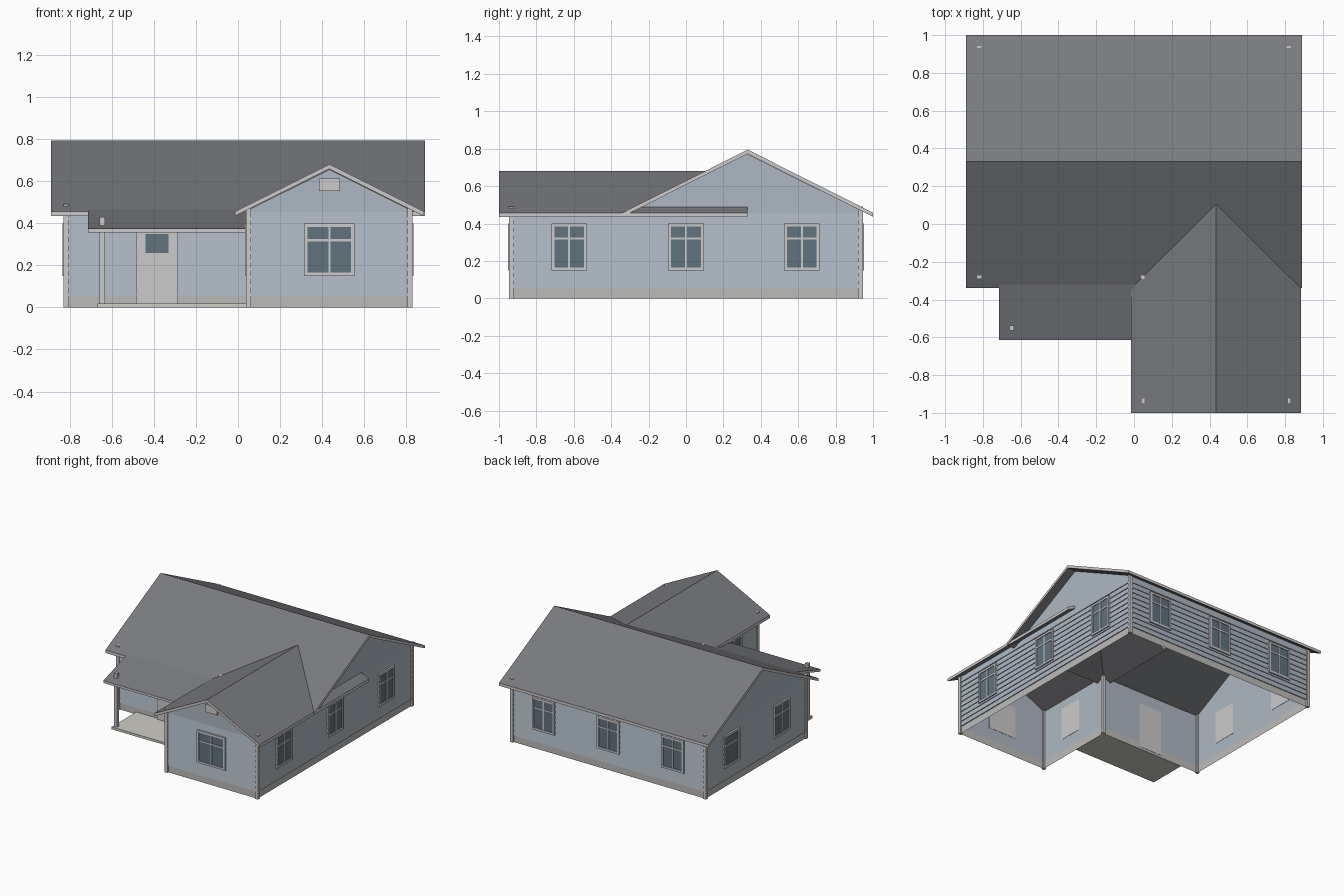
import bpy, bmesh
from math import radians
from mathutils import Matrix, Vector

if "Cube" in bpy.data.objects:
    bpy.data.objects.remove(bpy.data.objects["Cube"])


def mat(name, r, g, b):
    m = bpy.data.materials.new(name)
    m.diffuse_color = (r, g, b, 1)
    m.use_nodes = True
    m.node_tree.nodes["Principled BSDF"].inputs["Base Color"].default_value = m.diffuse_color
    return m


ROOF = mat("shingle_grey", 0.19, 0.195, 0.21)
TRIM = mat("trim_grey", 0.62, 0.62, 0.60)
WALL = mat("siding_blue", 0.42, 0.48, 0.54)
BASE = mat("foundation_grey", 0.50, 0.50, 0.49)
GLASS = mat("glass_blue", 0.12, 0.17, 0.21)
SLAB = mat("concrete", 0.62, 0.61, 0.56)


def finish(name, bm, mats, M=Matrix()):
    me = bpy.data.meshes.new(name)
    bm.to_mesh(me)
    bm.free()
    for m in mats:
        me.materials.append(m)
    ob = bpy.data.objects.new(name, me)
    ob.matrix_world = M
    bpy.context.collection.objects.link(ob)
    return ob


def boxes(name, items, m, M=Matrix()):
    """One object from boxes given as (x0, x1, y0, y1, z0, z1)."""
    bm = bmesh.new()
    for x0, x1, y0, y1, z0, z1 in items:
        T = Matrix.Translation(((x0 + x1) / 2, (y0 + y1) / 2, (z0 + z1) / 2))
        S = Matrix.Diagonal((x1 - x0, y1 - y0, z1 - z0, 1))
        bmesh.ops.create_cube(bm, size=1, matrix=T @ S)
    return finish(name, bm, [m], M)


def frame(x, y, deg):
    """Wall frame: local x runs along the wall, local -y points outward."""
    return Matrix.Translation((x, y, 0)) @ Matrix.Rotation(radians(deg), 4, 'Z')


def roof(name, profile, c0, c1, along, t=0.022):
    """Roof slab: profile of (across, z) swept along x or y; edges are fascia."""
    bm = bmesh.new()

    def pt(a, c, z):
        return bm.verts.new((c, a, z) if along == 'x' else (a, c, z))
    rows = [[pt(a, c, z - d) for a, z in profile] for c in (c0, c1) for d in (0, t)]
    t0, b0, t1, b1 = rows
    n = len(profile)
    for i in range(n - 1):
        j = i + 1
        bm.faces.new((t0[i], t0[j], t1[j], t1[i]))
        bm.faces.new((b0[i], b0[j], b1[j], b1[i]))
        for t_, b_ in ((t0, b0), (t1, b1)):
            bm.faces.new((t_[i], t_[j], b_[j], b_[i])).material_index = 1
    for i in (0, n - 1):
        bm.faces.new((t0[i], t1[i], b1[i], b0[i])).material_index = 1
    bmesh.ops.recalc_face_normals(bm, faces=bm.faces)
    return finish(name, bm, [ROOF, TRIM])


SILL, BOARD, ROWS, LAP = 0.055, 0.04, 10, 0.007


def wall(name, M, length, top, peak=None):
    """Wall sheet with foundation band, optional gable, and lapped siding."""
    bm = bmesh.new()

    def poly(pts, mi):
        f = bm.faces.new([bm.verts.new(p) for p in pts])
        f.material_index = mi
    poly([(0, 0, 0), (length, 0, 0), (length, 0, SILL), (0, 0, SILL)], 1)
    up = [(0, 0, SILL), (length, 0, SILL), (length, 0, top)]
    if peak:
        up.append((length / 2, 0, peak))
    poly(up + [(0, 0, top)], 0)
    finish(name, bm, [WALL, BASE], M)
    bm = bmesh.new()
    for i in range(ROWS):
        z = SILL + i * BOARD
        lo = [bm.verts.new((u, -LAP, z)) for u in (0, length)]
        hi = [bm.verts.new((u, -0.001, z + BOARD)) for u in (0, length)]
        back = [bm.verts.new((u, 0, z)) for u in (0, length)]
        bm.faces.new((lo[0], lo[1], hi[1], hi[0]))
        bm.faces.new((back[0], back[1], lo[1], lo[0]))
    finish(name + "_siding", bm, [WALL], M)


def window(name, M, u, w=0.19, z0=0.15, z1=0.40):
    a, b, e, h = u - w / 2, u + w / 2, 0.016, 0.005
    mid = z0 + 0.68 * (z1 - z0)
    boxes(name + "_glass", [(a + e, b - e, -0.010, -0.002, z0 + e, z1 - e)], GLASS, M)
    o, i = -0.016, 0.002
    boxes(name + "_frame", [
        (a, a + e, o, i, z0, z1), (b - e, b, o, i, z0, z1),
        (a + e, b - e, o, i, z0, z0 + e), (a + e, b - e, o, i, z1 - e, z1),
        (u - h, u + h, -0.014, -0.002, z0 + e, z1 - e),
        (a + e, b - e, -0.014, -0.002, mid - h, mid + h),
        (a + e, b - e, -0.002, i, z0 + e, z1 - e)], TRIM, M)


# Plan corners
X, XW = 0.82, 0.05
YF, YM, YB = -0.935, -0.28, 0.935
D, W = YB - YM, YM - YF

# Walls
front = frame(XW, YF, 0)
porch = frame(-X, YM, 0)
right_wing = frame(X, YF, 90)
right_main = frame(X, YM, 90)
back = frame(X, YB, 180)
left = frame(-X, YB, -90)
left_wing = frame(XW, YM, -90)
wall("wing_front_wall", front, X - XW, 0.465, 0.657)
wall("porch_wall", porch, X + XW, 0.465)
wall("wing_right_wall", right_wing, W, 0.465)
wall("main_right_wall", right_main, D, 0.468, 0.772)
wall("back_wall", back, 2 * X, 0.468)
wall("main_left_wall", left, D, 0.468, 0.772)
wall("wing_left_wall", left_wing, W, 0.465)

# Corner boards, their tops just break through the roof
c = 0.012
for i, (x, y) in enumerate([(-X, YM), (XW, YM), (XW, YF), (X, YF), (X, YB), (-X, YB)]):
    boxes(f"corner_board_{i}", [(x - c, x + c, y - c, y + c, 0, 0.492)], TRIM)

# Windows
window("front_window", front, (X - XW) / 2, 0.24)
for i, y in enumerate((-0.625, 0.0, 0.62)):
    window(f"right_window_{i}", right_wing, y - YF)
for i, x in enumerate((0.55, 0.0, -0.55)):
    window(f"back_window_{i}", back, X - x)
for i, y in enumerate((0.63, 0.02)):
    window(f"left_window_{i}", left, YB - y)
window("wing_left_window", left_wing, YM + 0.64)

# Gable vent and front door
boxes("gable_vent", [(0.335, 0.435, -0.012, 0.001, 0.555, 0.615)], TRIM, front)
boxes("front_door", [(0.335, 0.535, -0.014, 0.002, 0.018, 0.37)], TRIM, porch)
boxes("door_glass", [(0.38, 0.49, -0.018, -0.012, 0.26, 0.35)], GLASS, porch)

# Roofs
roof("main_roof", [(-0.34, 0.458), (0.33, 0.795), (1.0, 0.458)], -0.89, 0.89, 'x')
roof("wing_roof", [(-0.015, 0.457), (0.435, 0.682), (0.885, 0.457)], -1.0, 0.328, 'y')
roof("porch_roof", [(-0.615, 0.375), (-0.275, 0.482)], -0.715, XW, 'x', 0.018)

# Porch floor and post
boxes("porch_floor", [(-0.67, XW, -0.58, YM, 0, 0.018)], SLAB)
boxes("porch_post", [(-0.66, -0.634, -0.563, -0.537, 0.018, 0.43)], TRIM)
